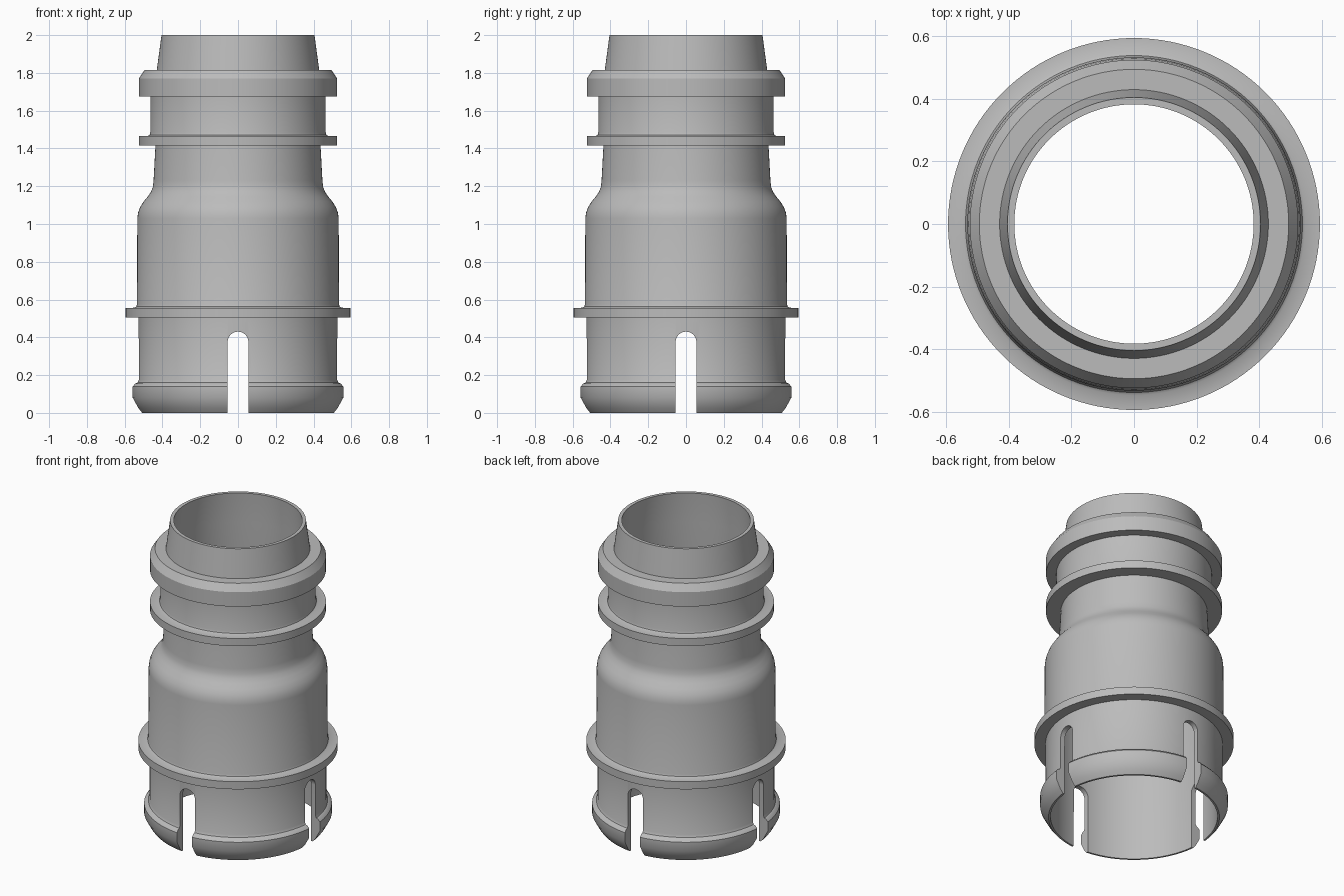
import bpy, bmesh, math
from mathutils import Matrix

cube = bpy.data.objects.get("Cube")
if cube:
    bpy.data.objects.remove(cube, do_unlink=True)

SEGMENTS = 128
SLOT_HALF, SLOT_TOP = 0.055, 0.43

grey = bpy.data.materials.new("light_grey")
grey.use_nodes = True
colour = (0.5, 0.5, 0.5, 1)
grey.diffuse_color = colour
grey.node_tree.nodes["Principled BSDF"].inputs["Base Color"].default_value = colour


def make_object(name, bm):
    bmesh.ops.recalc_face_normals(bm, faces=bm.faces)
    mesh = bpy.data.meshes.new(name)
    bm.to_mesh(mesh)
    bm.free()
    mesh.materials.append(grey)
    obj = bpy.data.objects.new(name, mesh)
    bpy.context.collection.objects.link(obj)
    return obj


def revolve(name, profile):
    """Turn a closed (radius, height) outline around the z axis."""
    bm = bmesh.new()
    rings = []
    for i in range(SEGMENTS):
        a = math.tau * i / SEGMENTS
        rings.append([bm.verts.new((r * math.cos(a), r * math.sin(a), z)) for r, z in profile])
    n = len(profile)
    for i, ring in enumerate(rings):
        after = rings[(i + 1) % SEGMENTS]
        for j in range(n):
            k = (j + 1) % n
            bm.faces.new((ring[j], after[j], after[k], ring[k]))
    return make_object(name, bm)


def slot_cutter(name, angle):
    """Long round-topped bar that cuts two opposite slots."""
    bm = bmesh.new()
    arc_z = SLOT_TOP - SLOT_HALF
    outline = [(-SLOT_HALF, -0.1), (SLOT_HALF, -0.1)]
    for i in range(17):
        a = math.pi * i / 16
        outline.append((SLOT_HALF * math.cos(a), arc_z + SLOT_HALF * math.sin(a)))
    face = bm.faces.new([bm.verts.new((x, -0.8, z)) for x, z in outline])
    moved = bmesh.ops.extrude_face_region(bm, geom=[face])["geom"]
    verts = [v for v in moved if isinstance(v, bmesh.types.BMVert)]
    bmesh.ops.translate(bm, verts=verts, vec=(0, 1.6, 0))
    bm.transform(Matrix.Rotation(angle, 4, "Z"))
    obj = make_object(name, bm)
    obj.hide_render = True
    return obj


# Outer outline, from the bottom up
lip = [(0.51, 0), (0.53, 0.025), (0.56, 0.08), (0.56, 0.14), (0.547, 0.155),
       (0.535, 0.16), (0.528, 0.175)]
lower_flange = [(0.528, 0.505), (0.595, 0.505), (0.595, 0.555), (0.548, 0.557),
                (0.539, 0.563), (0.535, 0.575)]
shoulder = [(0.533, 1.03), (0.529, 1.06), (0.518, 1.09), (0.5, 1.118), (0.478, 1.145),
            (0.461, 1.17), (0.451, 1.195), (0.447, 1.23)]
middle_ring = [(0.437, 1.415), (0.525, 1.415), (0.525, 1.465), (0.477, 1.467),
               (0.468, 1.472), (0.464, 1.485)]
collar = [(0.464, 1.675), (0.525, 1.675), (0.525, 1.77), (0.495, 1.815)]
nozzle = [(0.43, 1.815), (0.405, 2)]
# Bore, from the top down
bore = [(0.383, 2), (0.398, 1.8), (0.402, 1.23), (0.408, 1.19), (0.43, 1.15),
        (0.46, 1.11), (0.483, 1.07), (0.493, 1.03), (0.498, 0)]

sleeve = revolve("slotted_sleeve",
                 lip + lower_flange + shoulder + middle_ring + collar + nozzle + bore)

# Four slots in the lower skirt
bpy.ops.object.select_all(action="DESELECT")
bpy.context.view_layer.objects.active = sleeve
sleeve.select_set(True)
for name, angle in (("front_back_cutter", 0), ("side_cutter", math.pi / 2)):
    cutter = slot_cutter(name, angle)
    cut = sleeve.modifiers.new(name, "BOOLEAN")
    cut.operation = "DIFFERENCE"
    cut.solver = "EXACT"
    cut.object = cutter
    bpy.ops.object.modifier_apply(modifier=cut.name)
    bpy.data.objects.remove(cutter, do_unlink=True)

bpy.ops.object.shade_smooth_by_angle(angle=math.radians(32))
